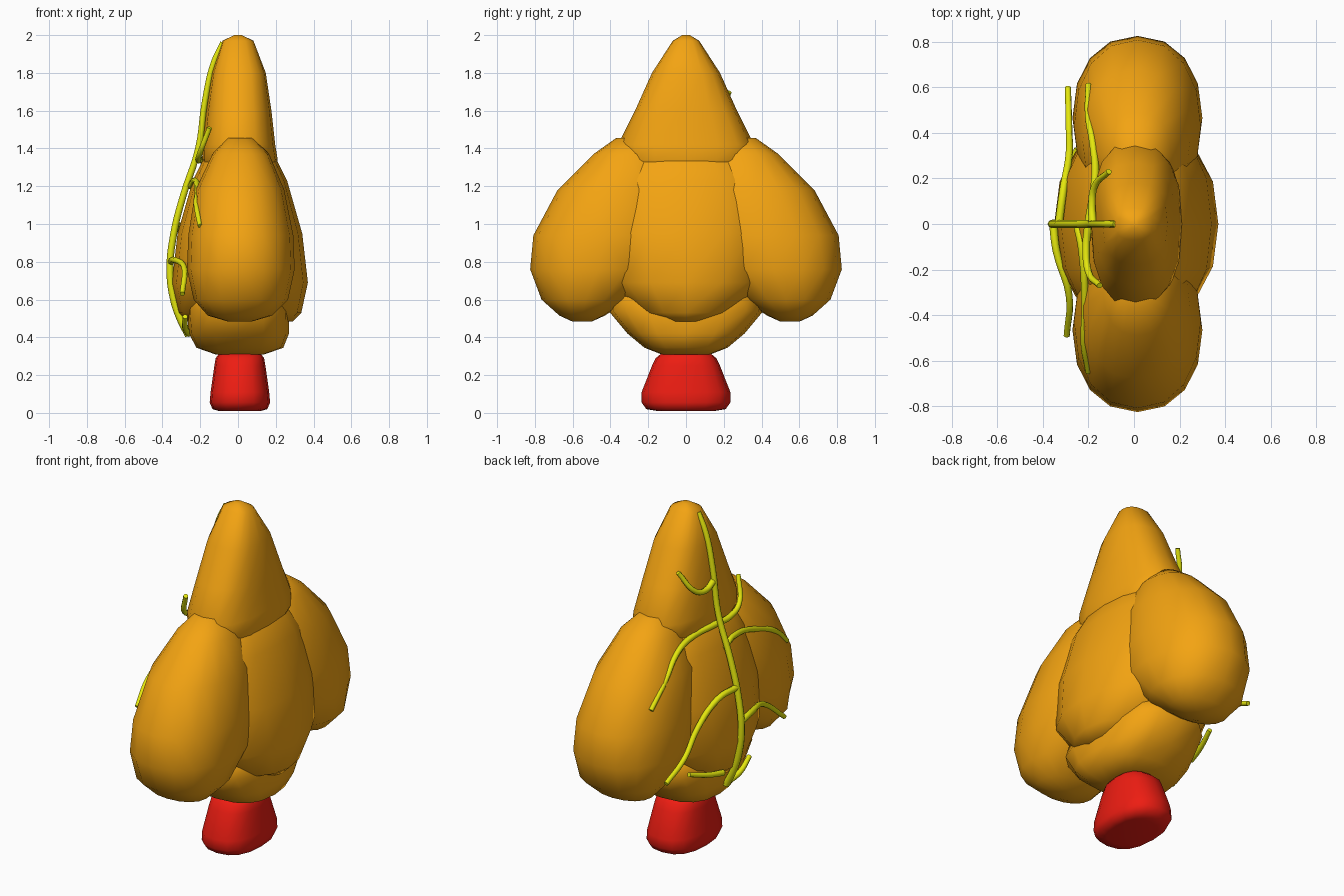
import bpy, bmesh, math


def material(name, rgb):
    m = bpy.data.materials.new(name)
    m.diffuse_color = (*rgb, 1)
    return m


ORANGE = material("orange", (0.9, 0.37, 0.006))
RED = material("red", (0.85, 0.012, 0.006))
YELLOW = material("yellow", (0.78, 0.8, 0.004))


def loft(name, rings, mat, power=2.3, sides=16, flip=1):
    """Stack of rounded rings: (z, centre x, centre y, half width x, half depth y)."""
    bm = bmesh.new()
    loops = []
    for z, cx, cy, rx, ry in rings:
        loop = []
        for i in range(sides):
            a = 2 * math.pi * i / sides
            c, s = math.cos(a), math.sin(a)
            x = math.copysign(abs(c) ** (2 / power), c) * rx
            y = math.copysign(abs(s) ** (2 / power), s) * ry
            loop.append(bm.verts.new((cx + x, flip * (cy + y), z)))
        loops.append(loop)
    for lo, hi in zip(loops, loops[1:]):
        for i in range(sides):
            j = (i + 1) % sides
            bm.faces.new((lo[i], lo[j], hi[j], hi[i]))
    bm.faces.new(loops[0])
    bm.faces.new(loops[-1])
    bmesh.ops.recalc_face_normals(bm, faces=bm.faces)
    for f in bm.faces:
        f.smooth = True
    me = bpy.data.meshes.new(name)
    bm.to_mesh(me)
    bm.free()
    me.materials.append(mat)
    ob = bpy.data.objects.new(name, me)
    bpy.context.collection.objects.link(ob)
    return ob


def vein(name, points, radius=0.018, tip=0.75):
    """Tapered tube through the points."""
    cu = bpy.data.curves.new(name, 'CURVE')
    cu.dimensions = '3D'
    cu.bevel_depth = radius
    cu.bevel_resolution = 2
    cu.resolution_u = 5
    cu.use_fill_caps = True
    sp = cu.splines.new('BEZIER')
    sp.bezier_points.add(len(points) - 1)
    for i, (bp, p) in enumerate(zip(sp.bezier_points, points)):
        bp.co = p
        bp.handle_left_type = bp.handle_right_type = 'AUTO'
        bp.radius = 1 - (1 - tip) * i / (len(points) - 1)
    cu.materials.append(YELLOW)
    ob = bpy.data.objects.new(name, cu)
    bpy.context.collection.objects.link(ob)


# Stem
loft("stem", [(0.01, 0.01, 0, 0.11, 0.15), (0.02, 0.01, 0, 0.145, 0.21),
              (0.055, 0.01, 0, 0.16, 0.235), (0.11, 0.01, 0, 0.155, 0.235),
              (0.25, 0.01, 0, 0.135, 0.18), (0.29, 0.01, 0, 0.128, 0.16),
              (0.315, 0.01, 0, 0.11, 0.13)], RED, 2.5)

# Cup at the base
loft("base_cup", [(0.31, 0.01, 0, 0.13, 0.13), (0.345, 0.01, 0, 0.23, 0.22),
                  (0.42, 0.005, 0, 0.265, 0.31), (0.54, 0.0, 0, 0.27, 0.41),
                  (0.66, 0.0, 0, 0.24, 0.38)], ORANGE, 2.7)

# Central body
loft("central_body", [(0.485, 0.01, 0, 0.28, 0.12), (0.53, 0.01, 0, 0.325, 0.27),
                      (0.69, 0.01, 0, 0.36, 0.43), (0.95, 0.01, 0, 0.33, 0.46),
                      (1.23, 0.01, 0, 0.25, 0.42), (1.35, 0.01, 0, 0.19, 0.33),
                      (1.42, 0.01, 0, 0.12, 0.25)], ORANGE)

# Two side lobes
for label, side in (("front", -1), ("back", 1)):
    loft(label + "_lobe", [(0.483, 0.01, 0.55, 0.06, 0.05), (0.515, 0.01, 0.55, 0.17, 0.12),
                           (0.6, 0.015, 0.53, 0.25, 0.235), (0.76, 0.015, 0.465, 0.285, 0.36),
                           (0.94, 0.015, 0.425, 0.278, 0.383), (1.18, 0.01, 0.36, 0.235, 0.32),
                           (1.37, 0.015, 0.3, 0.15, 0.19), (1.455, 0.01, 0.29, 0.07, 0.08)],
         ORANGE, 2.2, flip=side)

# Pointed top
loft("pointed_top", [(1.28, 0.01, 0, 0.18, 0.3), (1.34, 0.01, 0, 0.2, 0.35),
                     (1.42, 0.005, 0, 0.192, 0.36), (1.6, 0.005, 0, 0.172, 0.27),
                     (1.8, 0.005, 0, 0.142, 0.18), (1.97, 0.0, 0, 0.082, 0.07),
                     (2.0, 0.0, 0, 0.02, 0.02)], ORANGE, 2.5)

# Veins on the left face
vein("main_vein", [(-0.26, 0, 0.41), (-0.31, 0, 0.51), (-0.34, 0, 0.6), (-0.36, 0, 0.75),
                   (-0.34, 0, 0.95), (-0.29, 0, 1.15), (-0.21, 0, 1.4), (-0.175, 0, 1.65),
                   (-0.13, 0, 1.85), (-0.08, 0, 1.96)], 0.021, 0.7)
vein("top_back_vein", [(-0.18, 0, 1.585), (-0.185, 0.08, 1.56), (-0.175, 0.16, 1.58),
                       (-0.11, 0.23, 1.70)])
vein("top_front_vein", [(-0.2, 0, 1.34), (-0.21, -0.1, 1.34), (-0.2, -0.21, 1.38),
                        (-0.15, -0.27, 1.51)])
vein("middle_front_vein", [(-0.25, 0, 1.2), (-0.23, -0.1, 1.23), (-0.215, -0.37, 1.17),
                           (-0.22, -0.52, 1.1), (-0.2, -0.65, 0.99)])
vein("middle_back_vein", [(-0.2, 0, 1.34), (-0.17, 0.22, 1.32), (-0.18, 0.35, 1.28),
                          (-0.2, 0.47, 1.19), (-0.2, 0.61, 1.06)])
vein("lower_back_vein", [(-0.33, 0, 1.0), (-0.31, 0.15, 0.98), (-0.285, 0.3, 0.86),
                         (-0.285, 0.42, 0.73), (-0.29, 0.6, 0.65)])
vein("lower_front_vein", [(-0.355, 0, 0.8), (-0.34, -0.12, 0.81), (-0.285, -0.31, 0.77),
                          (-0.295, -0.49, 0.63)])
vein("bottom_back_vein", [(-0.31, 0.1, 0.53), (-0.29, 0.2, 0.55), (-0.25, 0.33, 0.59)])
vein("bottom_front_vein", [(-0.26, 0, 0.42), (-0.28, -0.1, 0.45), (-0.28, -0.19, 0.51)])
